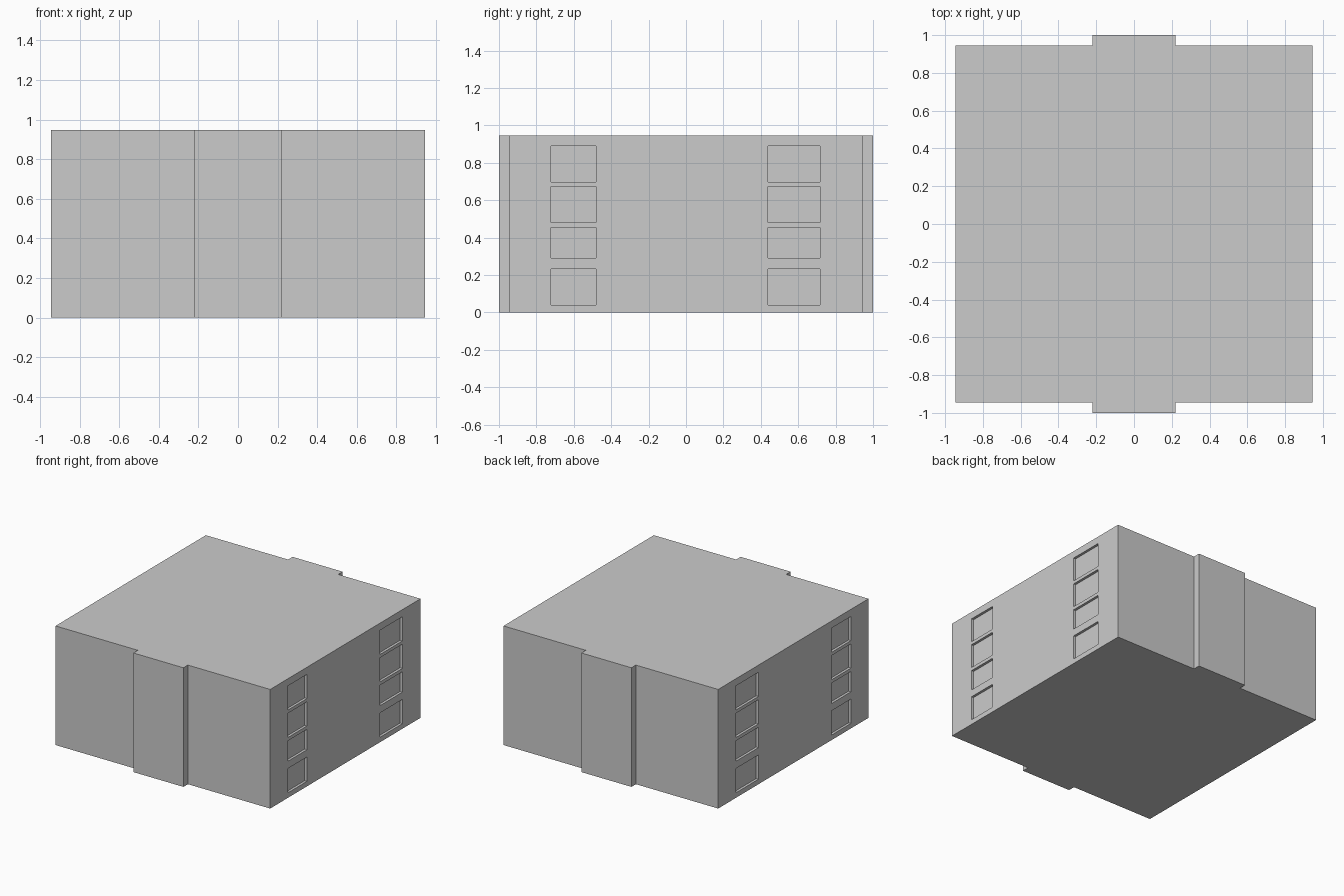
import bpy, bmesh

if "Cube" in bpy.data.objects:
    bpy.data.objects.remove(bpy.data.objects["Cube"])

HALF, HEIGHT = 0.944, 0.947     # main block half width and height
BAY, BAY_END = 0.22, 1.0        # bay half width and outer face
RECESS = 0.02                   # window depth


def make_object(name, bm):
    bmesh.ops.recalc_face_normals(bm, faces=bm.faces)
    mesh = bpy.data.meshes.new(name)
    bm.to_mesh(mesh)
    bm.free()
    obj = bpy.data.objects.new(name, mesh)
    bpy.context.collection.objects.link(obj)
    return obj


def add_box(bm, x0, x1, y0, y1, z0, z1):
    verts = bmesh.ops.create_cube(bm, size=1)["verts"]
    for v in verts:
        v.co.x = x1 if v.co.x > 0 else x0
        v.co.y = y1 if v.co.y > 0 else y0
        v.co.z = z1 if v.co.z > 0 else z0


# Building: footprint with front and back bays, extruded upward
half = [(HALF, -HALF), (HALF, HALF), (BAY, HALF), (BAY, BAY_END),
        (-BAY, BAY_END), (-BAY, HALF)]
outline = half + [(-x, -y) for x, y in half]
bm = bmesh.new()
base = bm.faces.new([bm.verts.new((x, y, 0)) for x, y in outline])
top = bmesh.ops.extrude_face_region(bm, geom=[base], use_keep_orig=True)["geom"]
bmesh.ops.translate(bm, vec=(0, 0, HEIGHT),
                    verts=[g for g in top if isinstance(g, bmesh.types.BMVert)])
building = make_object("building", bm)

# Window recesses: two columns of four on both side walls
columns = [(-0.723, -0.482), (0.438, 0.717)]
rows = [(0.04, 0.233), (0.291, 0.453), (0.48, 0.672), (0.698, 0.89)]
bm = bmesh.new()
for side in (-1, 1):
    x0, x1 = sorted((side * (HALF - RECESS), side * (HALF + 0.1)))
    for y0, y1 in columns:
        for z0, z1 in rows:
            add_box(bm, x0, x1, y0, y1, z0, z1)
cutter = make_object("window_cutter", bm)
cutter.hide_render = True
cutter.display_type = 'WIRE'

cut = building.modifiers.new("window_recesses", 'BOOLEAN')
cut.operation = 'DIFFERENCE'
cut.solver = 'EXACT'
cut.object = cutter

# Apply the cut and discard the helper
bpy.context.view_layer.objects.active = building
bpy.ops.object.modifier_apply(modifier=cut.name)
bpy.data.objects.remove(cutter)
